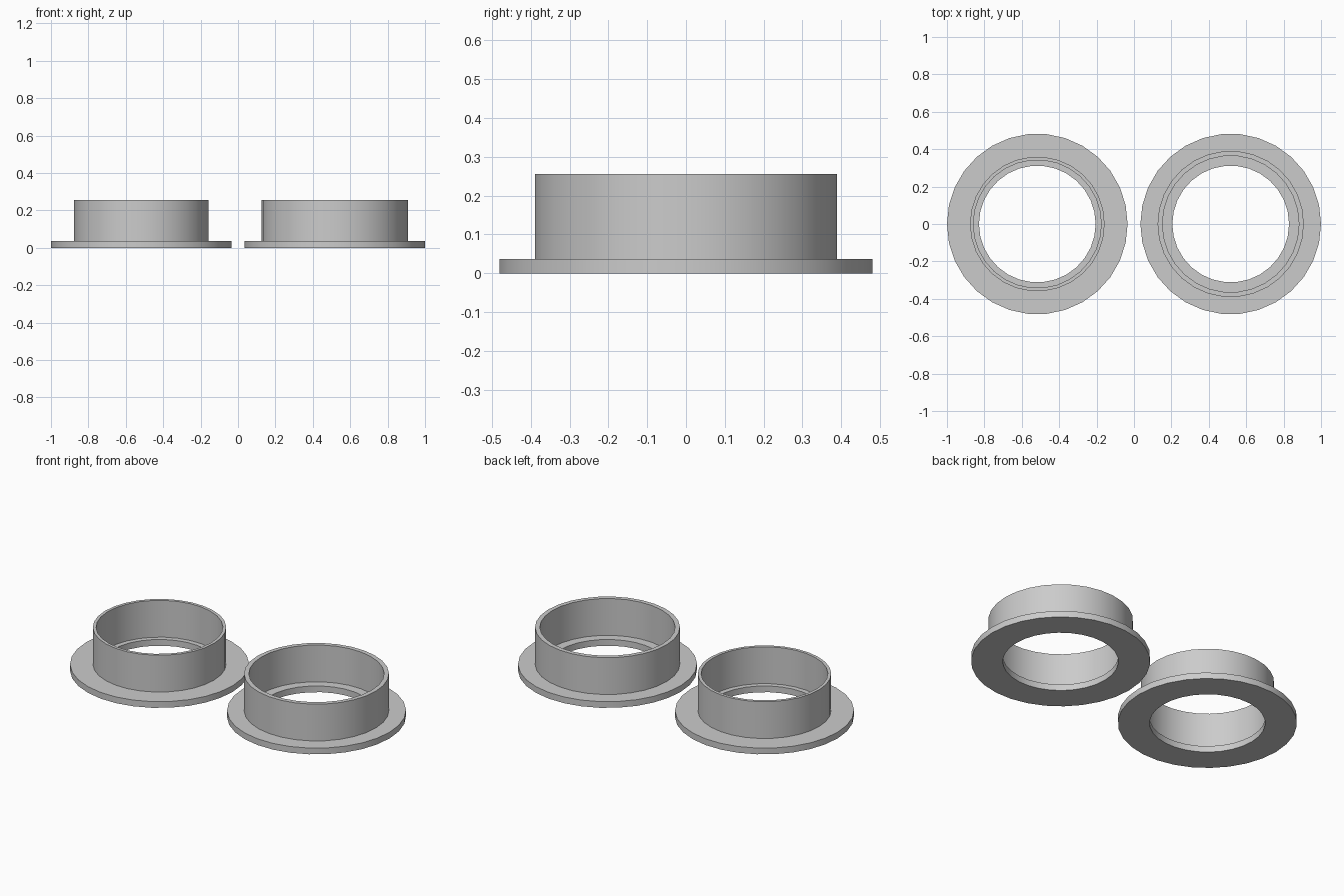
import bpy, bmesh, math

cube = bpy.data.objects.get("Cube")
if cube:
    bpy.data.objects.remove(cube, do_unlink=True)

SIDES = 30
FLANGE_R, HOLE_R = 0.483, 0.312
FLANGE_H, TOTAL_H = 0.037, 0.256

grey = bpy.data.materials.new("plain_grey")
grey.use_nodes = True
colour = (0.6, 0.6, 0.6, 1)
grey.diffuse_color = colour
grey.node_tree.nodes["Principled BSDF"].inputs["Base Color"].default_value = colour


def lathe(name, profile, x):
    """Turn a closed (radius, height) profile around a vertical axis at x."""
    bm = bmesh.new()
    rings = []
    for r, z in profile:
        angles = [math.tau * i / SIDES for i in range(SIDES)]
        rings.append([bm.verts.new((r * math.cos(a), r * math.sin(a), z)) for a in angles])
    for k, low in enumerate(rings):
        high = rings[(k + 1) % len(rings)]
        for i in range(SIDES):
            j = (i + 1) % SIDES
            bm.faces.new((low[i], low[j], high[j], high[i]))
    bmesh.ops.recalc_face_normals(bm, faces=bm.faces)
    mesh = bpy.data.meshes.new(name)
    bm.to_mesh(mesh)
    bm.free()
    mesh.materials.append(grey)
    obj = bpy.data.objects.new(name, mesh)
    obj.location.x = x
    bpy.context.collection.objects.link(obj)
    bpy.ops.object.select_all(action="DESELECT")
    obj.select_set(True)
    bpy.context.view_layer.objects.active = obj
    bpy.ops.object.shade_smooth_by_angle(angle=math.radians(30))


def flanged_ring(name, x, outer, inner):
    """Flat flange, upright collar and the small ledge inside it."""
    lathe(name, [
        (HOLE_R, 0), (FLANGE_R, 0), (FLANGE_R, FLANGE_H), (outer, FLANGE_H),
        (outer, TOTAL_H), (inner, TOTAL_H), (inner, FLANGE_H), (HOLE_R, FLANGE_H),
    ], x)


# Narrow collar on the right, wider matching collar on the left
flanged_ring("narrow_flanged_ring", -0.517, 0.36, 0.342)
flanged_ring("wide_flanged_ring", 0.517, 0.391, 0.365)
